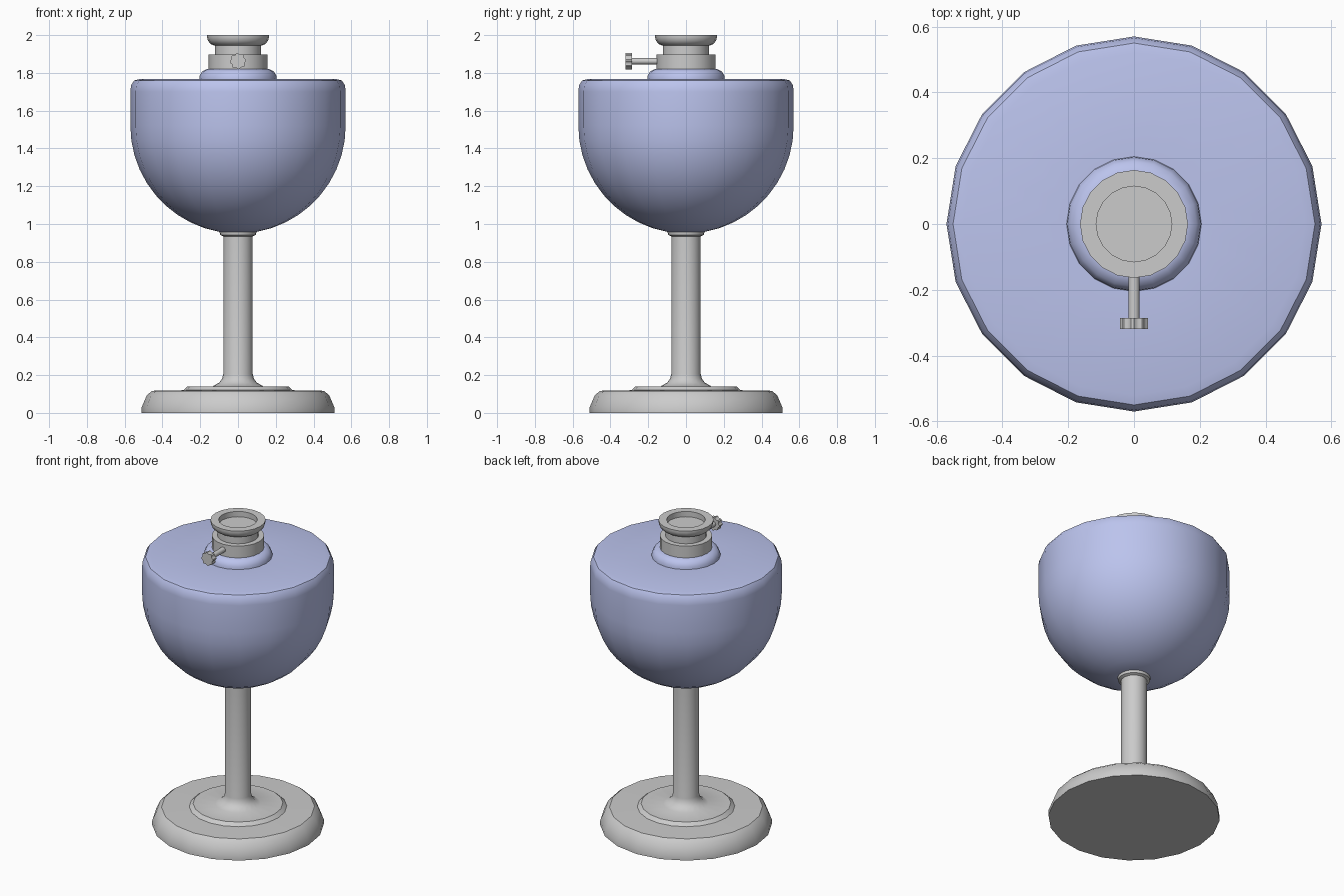
import bpy, bmesh
from math import sin, cos, pi, sqrt, radians

if "Cube" in bpy.data.objects:
    bpy.data.objects.remove(bpy.data.objects["Cube"])

SIDES = 20

def finish(name, bm, mat=None):
    bmesh.ops.remove_doubles(bm, verts=bm.verts, dist=1e-5)
    bmesh.ops.recalc_face_normals(bm, faces=bm.faces)
    me = bpy.data.meshes.new(name)
    bm.to_mesh(me)
    bm.free()
    ob = bpy.data.objects.new(name, me)
    bpy.context.collection.objects.link(ob)
    if mat:
        me.materials.append(mat)
    bpy.ops.object.select_all(action='DESELECT')
    ob.select_set(True)
    bpy.context.view_layer.objects.active = ob
    bpy.ops.object.shade_smooth_by_angle(angle=radians(35))
    return ob

def lathe(name, profile, mat=None, sides=SIDES):
    """Revolve (radius, height) points about z and cap both ends."""
    bm = bmesh.new()
    rings = [[bm.verts.new((r * cos(2 * pi * i / sides), r * sin(2 * pi * i / sides), z))
              for i in range(sides)] for r, z in profile]
    for a, b in zip(rings, rings[1:]):
        for i in range(sides):
            j = (i + 1) % sides
            bm.faces.new((a[i], a[j], b[j], b[i]))
    bm.faces.new(rings[0][::-1])
    bm.faces.new(rings[-1])
    return finish(name, bm, mat)

blue = bpy.data.materials.new("blue_glass")
blue.diffuse_color = (0.50, 0.55, 0.85, 1)
blue.use_nodes = True
blue.node_tree.nodes["Principled BSDF"].inputs["Base Color"].default_value = blue.diffuse_color

# Stepped foot and stem
lathe("foot_and_stem", [
    (0.51, 0), (0.51, 0.03), (0.483, 0.093), (0.455, 0.117), (0.29, 0.12),
    (0.267, 0.14), (0.135, 0.14), (0.10, 0.16), (0.085, 0.18), (0.078, 0.205),
    (0.078, 0.935), (0.095, 0.942), (0.098, 0.96), (0.07, 0.975)])

# Rounded fuel bowl with a shoulder and raised neck ring
curve = [(0.57 * sin(t), 1.52 - 0.57 * cos(t))
         for t in [radians(10 + 8 * k) for k in range(11)]]
lathe("fuel_bowl", curve + [
    (0.57, 1.70), (0.566, 1.735), (0.55, 1.76), (0.52, 1.767), (0.205, 1.767),
    (0.203, 1.785), (0.19, 1.808), (0.165, 1.82), (0.14, 1.822)], blue)

# Burner collar
lathe("burner_collar", [(0.156, 1.81), (0.156, 1.898), (0.12, 1.898)])

# Burner neck flaring into a recessed cup
lathe("burner_cup", [
    (0.123, 1.89), (0.123, 1.944), (0.145, 1.953), (0.159, 1.97),
    (0.164, 1.988), (0.164, 2.0), (0.115, 2.0), (0.115, 1.965)])

# Wick adjuster: shaft and scalloped knob pointing to the front
shaft = lathe("adjuster_shaft", [(0.017, 0.12), (0.017, 0.30)], sides=12)
bm = bmesh.new()
n = 32
ends = [[bm.verts.new(((0.043 if i % 4 < 2 else 0.037) * cos(2 * pi * i / n),
                       (0.043 if i % 4 < 2 else 0.037) * sin(2 * pi * i / n), z))
         for i in range(n)] for z in (0.285, 0.319)]
for i in range(n):
    j = (i + 1) % n
    bm.faces.new((ends[0][i], ends[0][j], ends[1][j], ends[1][i]))
bm.faces.new(ends[0][::-1])
bm.faces.new(ends[1])
knob = finish("adjuster_knob", bm)
for ob in (shaft, knob):
    ob.rotation_euler = (pi / 2, 0, 0)
    ob.location = (0, 0, 1.862)
